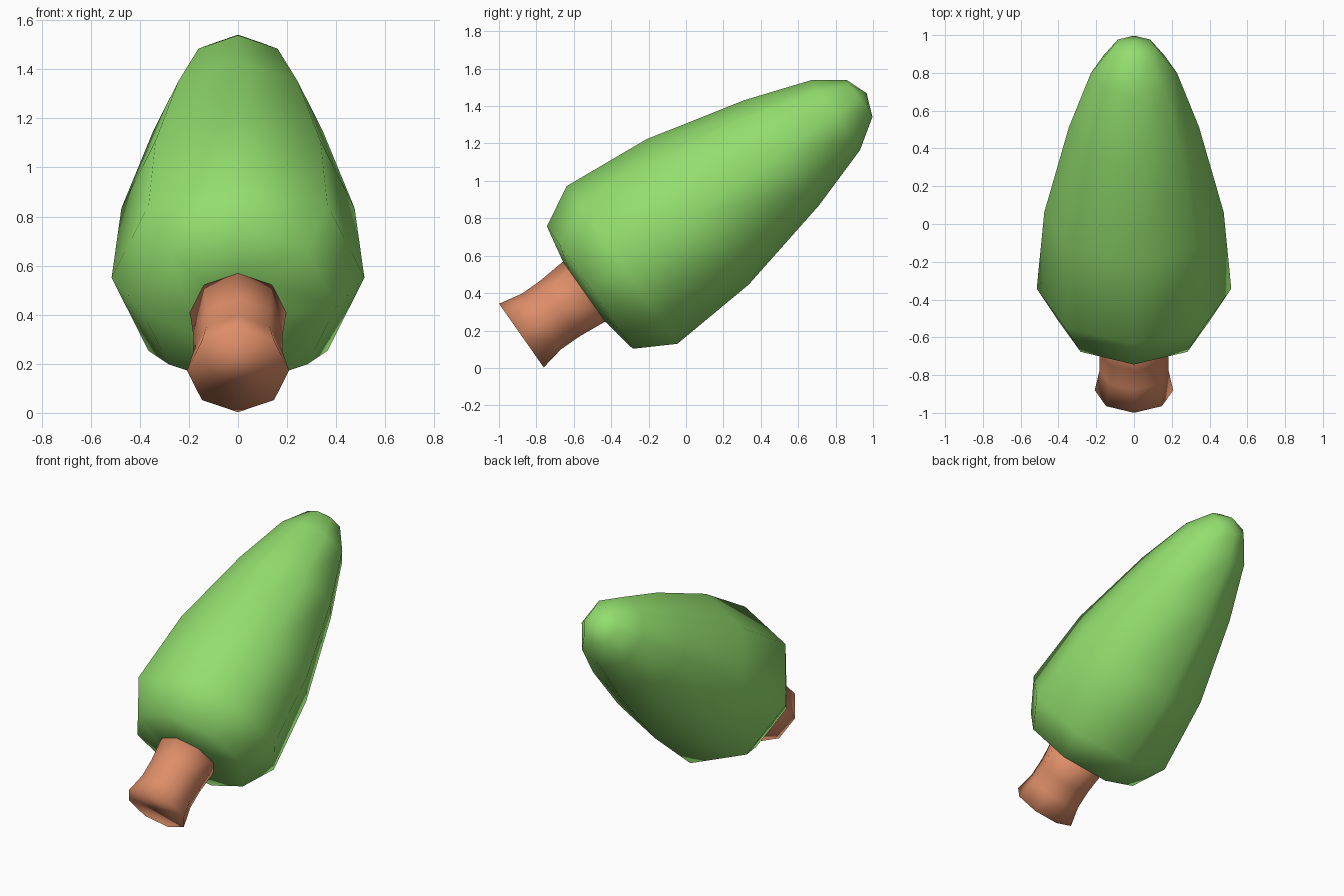
import bpy, bmesh, math
from mathutils import Matrix

if "Cube" in bpy.data.objects:
    bpy.data.objects.remove(bpy.data.objects["Cube"])

SIDES = 8
# Trunk base centre and lean of the whole tree towards +y
PLACE = Matrix.Translation((0, -0.88, 0.173)) @ Matrix.Rotation(math.radians(-54.94), 4, 'X')


def lathe(name, profile, colour):
    """Spin (radius, height) points into a closed eight-sided solid."""
    bm = bmesh.new()
    rings = []
    for r, h in profile:
        if r == 0:
            rings.append([bm.verts.new((0, 0, h))] * SIDES)
        else:
            rings.append([bm.verts.new((r * math.cos(k * math.tau / SIDES),
                                        r * math.sin(k * math.tau / SIDES), h))
                          for k in range(SIDES)])
    for low, high in zip(rings, rings[1:]):
        for k in range(SIDES):
            n = (k + 1) % SIDES
            quad = [low[k], low[n], high[n], high[k]]
            bm.faces.new(list(dict.fromkeys(quad)))
    for ring in (rings[0], rings[-1]):
        if len(set(ring)) == SIDES:
            bm.faces.new(ring)
    bmesh.ops.recalc_face_normals(bm, faces=bm.faces)
    bm.transform(PLACE)
    for f in bm.faces:
        f.smooth = True
    mesh = bpy.data.meshes.new(name)
    bm.to_mesh(mesh)
    bm.free()
    mat = bpy.data.materials.new(name + "_colour")
    mat.diffuse_color = colour
    mat.use_nodes = True
    mat.node_tree.nodes["Principled BSDF"].inputs["Base Color"].default_value = mat.diffuse_color
    mesh.materials.append(mat)
    obj = bpy.data.objects.new(name, mesh)
    bpy.context.collection.objects.link(obj)
    return obj


# Flared trunk
lathe("trunk", [(0.208, 0), (0.182, 0.13), (0.182, 0.25), (0.198, 0.43)],
      (0.73, 0.27, 0.14, 1))

# Tapered crown of leaves
lathe("foliage", [(0.19, 0.408), (0.40, 0.447), (0.515, 0.657), (0.475, 1.151),
                  (0.345, 1.70), (0.228, 2.052), (0.121, 2.208), (0, 2.255)],
      (0.29, 0.73, 0.155, 1))
